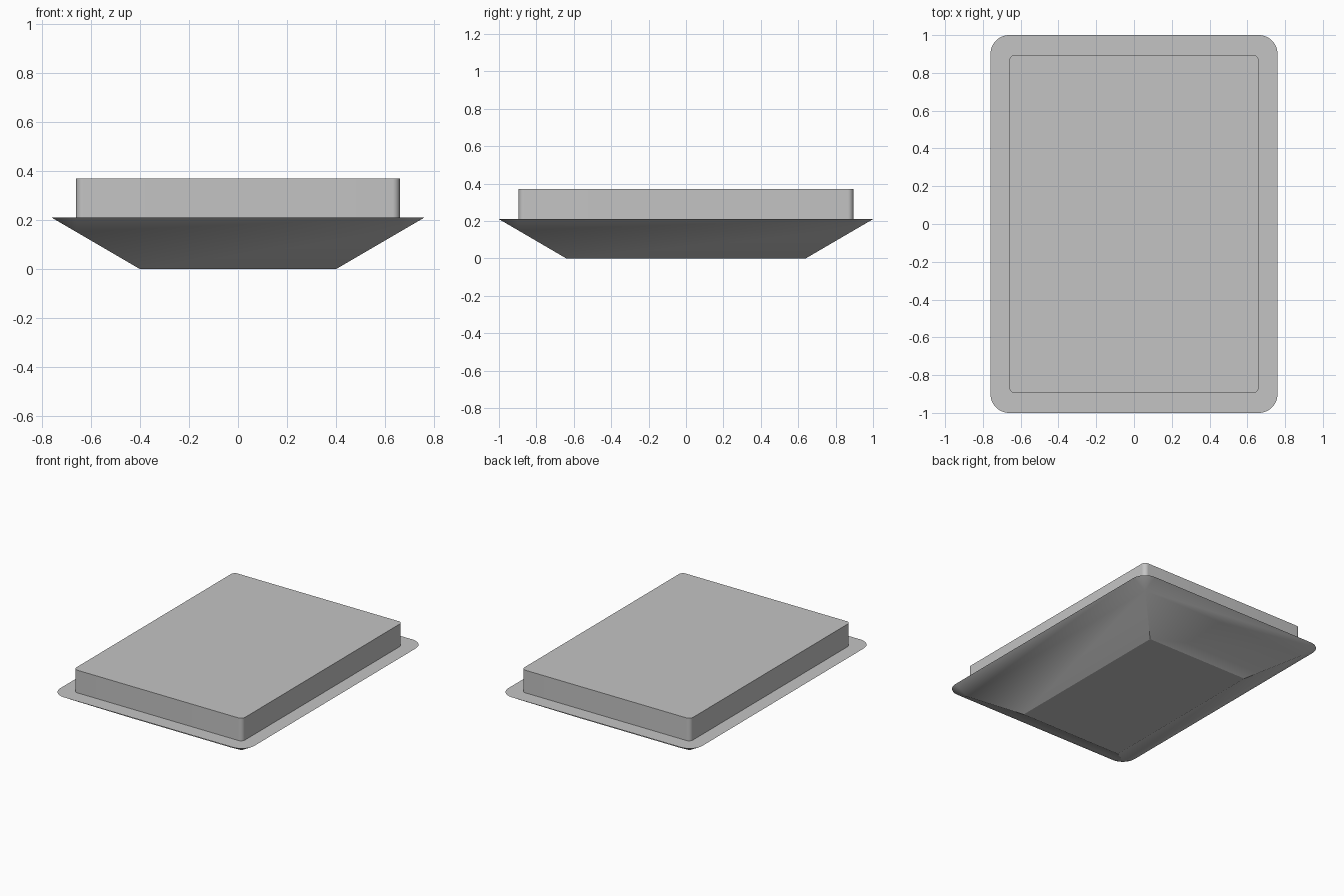
import bpy, bmesh, math

cube = bpy.data.objects.get("Cube")
if cube:
    bpy.data.objects.remove(cube, do_unlink=True)

grey = bpy.data.materials.new("plain grey")
grey.use_nodes = True
colour = (0.55, 0.55, 0.55, 1)
grey.diffuse_color = colour
grey.node_tree.nodes["Principled BSDF"].inputs["Base Color"].default_value = colour

STEPS = 12  # segments per rounded corner


def rounded_ring(bm, half_x, half_y, radius, z):
    """Rounded rectangle; a zero radius gives four stacked corner points."""
    ring = []
    for i, (sx, sy) in enumerate([(1, 1), (-1, 1), (-1, -1), (1, -1)]):
        for k in range(STEPS + 1):
            a = math.pi / 2 * (i + k / STEPS)
            ring.append(bm.verts.new((sx * (half_x - radius) + radius * math.cos(a),
                                      sy * (half_y - radius) + radius * math.sin(a), z)))
    return ring


def loft(name, levels):
    """Closed solid through rounded rectangles listed from bottom to top."""
    bm = bmesh.new()
    rings = [rounded_ring(bm, *level) for level in levels]
    for low, high in zip(rings, rings[1:]):
        for i in range(len(low)):
            j = (i + 1) % len(low)
            bm.faces.new((low[i], low[j], high[j], high[i]))
    bm.faces.new(rings[0][::-1])
    bm.faces.new(rings[-1])
    bmesh.ops.remove_doubles(bm, verts=bm.verts, dist=0.0005)
    bmesh.ops.recalc_face_normals(bm, faces=bm.faces)
    mesh = bpy.data.meshes.new(name)
    bm.to_mesh(mesh)
    bm.free()
    mesh.materials.append(grey)
    obj = bpy.data.objects.new(name, mesh)
    bpy.context.collection.objects.link(obj)
    bpy.ops.object.select_all(action="DESELECT")
    obj.select_set(True)
    bpy.context.view_layer.objects.active = obj
    bpy.ops.object.shade_smooth_by_angle(angle=math.radians(25))
    return obj


# Tapered base: the rounded corners shrink to sharp ones on the way down
HALF_X, HALF_Y, RIM_Z, INSET, RADIUS = 0.76, 1.0, 0.21, 0.36, 0.1
loft("tapered_base", [
    (HALF_X - INSET, HALF_Y - INSET, 0, 0),
    (HALF_X - RADIUS, HALF_Y - RADIUS, 0, RIM_Z * (1 - RADIUS / INSET)),
    (HALF_X, HALF_Y, RADIUS, RIM_Z),
])

# Upright block standing on the rim
loft("top_block", [
    (0.66, 0.895, 0.03, RIM_Z),
    (0.66, 0.895, 0.03, 0.37),
])
